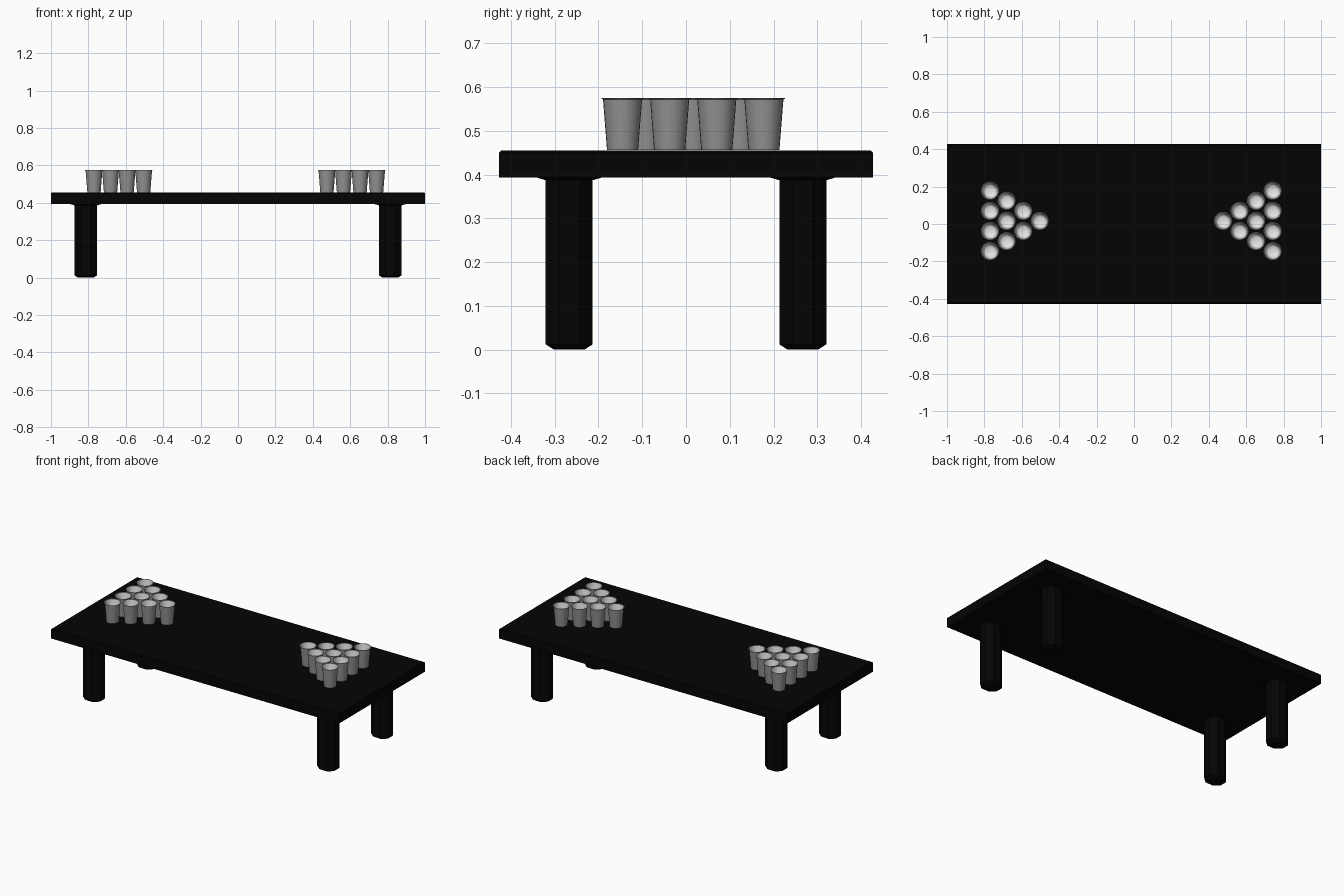
import bpy, bmesh, math

if "Cube" in bpy.data.objects:
    bpy.data.objects.remove(bpy.data.objects["Cube"])


def material(name, v):
    m = bpy.data.materials.new(name)
    m.diffuse_color = (v, v, v, 1)
    m.use_nodes = True
    m.node_tree.nodes["Principled BSDF"].inputs["Base Color"].default_value = m.diffuse_color
    return m


BLACK = material("black", 0.0012)
GREY = material("cup grey", 0.29)
PALE = material("cup inside white", 0.8)


def finish(name, bm, mats, smooth=None):
    me = bpy.data.meshes.new(name)
    bm.to_mesh(me)
    bm.free()
    for m in mats:
        me.materials.append(m)
    ob = bpy.data.objects.new(name, me)
    bpy.context.collection.objects.link(ob)
    if smooth:
        bpy.ops.object.select_all(action='DESELECT')
        ob.select_set(True)
        bpy.context.view_layer.objects.active = ob
        bpy.ops.object.shade_smooth_by_angle(angle=math.radians(smooth))
    return ob


def lathe(bm, profile, n, cx, cy, offset=0.0, pale_from=None):
    """Stack rings of (radius x, radius y, z), capping both ends."""
    rings = []
    for rx, ry, z in profile:
        rings.append([bm.verts.new((cx + rx * math.cos(offset + 2 * math.pi * i / n),
                                    cy + ry * math.sin(offset + 2 * math.pi * i / n), z))
                      for i in range(n)])
    for k in range(len(rings) - 1):
        a, b = rings[k], rings[k + 1]
        for i in range(n):
            j = (i + 1) % n
            f = bm.faces.new((a[i], a[j], b[j], b[i]))
            f.material_index = int(pale_from is not None and k >= pale_from)
    bm.faces.new(rings[0][::-1])
    f = bm.faces.new(rings[-1])
    f.material_index = int(pale_from is not None)


# Table top with a slim chamfer
bm = bmesh.new()
bmesh.ops.create_cube(bm, size=1)
for v in bm.verts:
    v.co.x *= 2.0
    v.co.y *= 0.854
    v.co.z = 0.424 + v.co.z * 0.061
top_edges = [e for e in bm.edges if all(v.co.z > 0.44 for v in e.verts)]
bmesh.ops.bevel(bm, geom=top_edges, offset=0.004, segments=1, affect='EDGES')
finish("table_top", bm, [BLACK])

# Four faceted legs, flared under the top and chamfered at the foot
k = 1 / math.cos(math.pi / 8)
LEG = [(0.040, 0.035, 0.0), (0.061, 0.0538, 0.012),
       (0.061, 0.0538, 0.387), (0.09, 0.08, 0.395)]
for sx, side in ((-1, "left"), (1, "right")):
    for sy, end in ((-1, "front"), (1, "back")):
        bm = bmesh.new()
        lathe(bm, [(a * k, b * k, z) for a, b, z in LEG], 8,
              sx * 0.814, sy * 0.267, math.pi / 8)
        finish(f"{end}_{side}_leg", bm, [BLACK])

# Hollow cups: outer wall, rolled lip, inner wall and rounded floor
CUP = [(0.0355, 0.456), (0.0447, 0.572), (0.0485, 0.573), (0.0485, 0.575),
       (0.0445, 0.575), (0.0362, 0.476), (0.0330, 0.467), (0.0240, 0.462),
       (0.0080, 0.460)]
STEP = 0.1077
for side, back_x, direction in (("left", -0.770, 1), ("right", 0.741, -1)):
    for row in range(4):
        count = 4 - row
        for c in range(count):
            bm = bmesh.new()
            x = back_x + direction * row * 0.0885
            y = 0.0165 + (c - (count - 1) / 2) * STEP
            lathe(bm, [(r, r, z) for r, z in CUP], 24, x, y, pale_from=3)
            finish(f"{side}_cup_{row}_{c}", bm, [GREY, PALE], 65)
